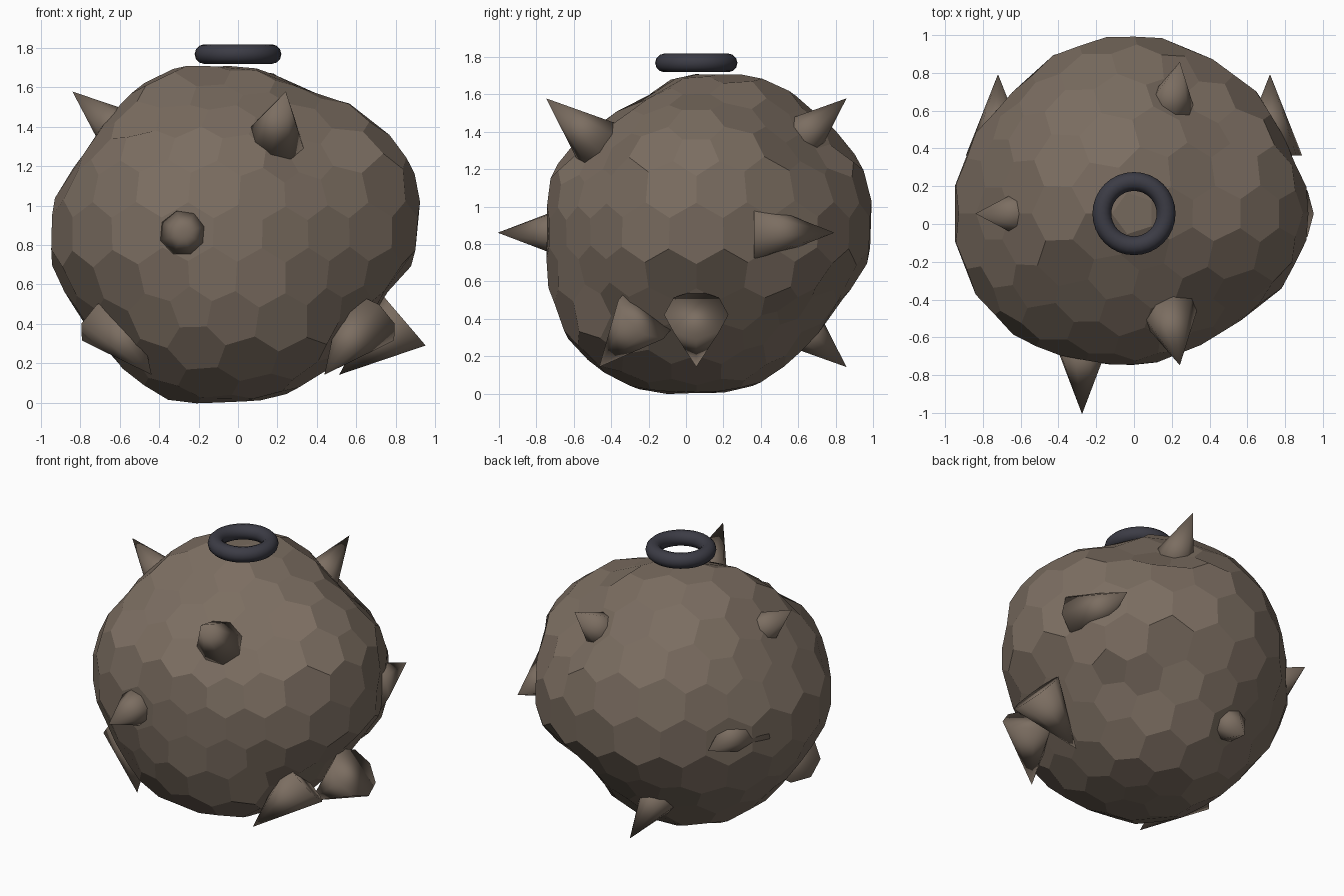
import bpy, bmesh, math
from mathutils import Vector

if "Cube" in bpy.data.objects:
    bpy.data.objects.remove(bpy.data.objects["Cube"], do_unlink=True)

CENTRE = Vector((0, 0.055, 0.86))


def material(name, colour):
    mat = bpy.data.materials.new(name)
    mat.use_nodes = True
    mat.diffuse_color = (*colour, 1)
    mat.node_tree.nodes["Principled BSDF"].inputs["Base Color"].default_value = (*colour, 1)
    return mat


def finish(name, mat):
    obj = bpy.context.object
    obj.name = name
    obj.data.materials.append(mat)
    bpy.ops.object.shade_smooth()


stone = material("brown stone", (0.2, 0.155, 0.12))
iron = material("dark iron", (0.045, 0.045, 0.06))

# Outline radii of the lumpy body around three great circles, evenly spaced
FRONT = (.93, .95, .88, .80, .85, .90, .88, .89, .97, .92, .89, .92, .85, .85, .82, .80)
SIDE = (.95, .96, .93, .90, .84, .75, .81, .84, .80, .85, .90, .89, .86, .87, .84, .87)
PLAN = (.94, .89, .92, .92, .95, .95, .91, .95, .97, .95, .91, .84, .80, .78, .80, .89)


def outline(radii, u, v):
    step = math.tau / len(radii)
    return [(u * math.cos(i * step) + v * math.sin(i * step), r) for i, r in enumerate(radii)]


X, Y, Z = Vector((1, 0, 0)), Vector((0, 1, 0)), Vector((0, 0, 1))
samples = outline(FRONT, X, Z) + outline(SIDE, Y, Z) + outline(PLAN, X, Y)

# Extra hollows and bulges between the great circles
for direction, r in (((.24, .72, .65), .81), ((.24, -.72, .65), .74), ((-.4, .6, .65), .93),
                     ((.4, -.4, .85), .79), ((.3, .75, -.6), .77), ((-.2, .7, -.65), .86),
                     ((-.35, -.35, -.85), .93), ((-.75, -.25, -.6), .88),
                     ((-.46, .22, .85), .92), ((-.55, -.12, -.83), .93),
                     ((-.35, .35, -.87), .91)):
    samples.append((Vector(direction).normalized(), r))


def lumpy_radius(direction):
    weights = [(math.exp(40 * (direction.dot(d) - 1)), r) for d, r in samples]
    return sum(w * r for w, r in weights) / sum(w for w, r in weights)


# Faceted body: one pentagon or hexagon around each corner of an icosphere
ico = bmesh.new()
bmesh.ops.create_icosphere(ico, subdivisions=3, radius=1)
shell = bmesh.new()
corners = {}
for face in ico.faces:
    direction = face.calc_center_median().normalized()
    corners[face] = shell.verts.new(CENTRE + direction * lumpy_radius(direction))
for vert in ico.verts:
    normal = vert.co.normalized()
    side = normal.orthogonal().normalized()
    across = normal.cross(side)

    def turn(face):
        centre = face.calc_center_median()
        return math.atan2(centre.dot(across), centre.dot(side))

    shell.faces.new([corners[f] for f in sorted(vert.link_faces, key=turn)])
mesh = bpy.data.meshes.new("body")
shell.to_mesh(mesh)
shell.free()
ico.free()
mesh.materials.append(stone)
bpy.context.collection.objects.link(bpy.data.objects.new("body", mesh))


# Spikes in three rings, each tilted about x and then y
def spike(name, azimuth, height):
    flat = math.sqrt(1 - height * height)
    a = math.radians(azimuth)
    d = Vector((flat * math.cos(a), flat * math.sin(a), height))
    bpy.ops.mesh.primitive_cone_add(
        vertices=8, radius1=0.172, radius2=0, depth=0.43, location=CENTRE + d * 0.89,
        rotation=(math.atan2(-d.y, d.z), math.asin(d.x), 0))
    finish(name, stone)


RINGS = {"lower": (-0.65, 0, 4), "upper": (0.65, 72, 3), "middle": (0, 36, 3)}
for ring, (height, start, count) in RINGS.items():
    for i in range(count):
        spike(f"{ring}_spike_{i + 1}", start + 108 * i, height)

# Ring on top
bpy.ops.mesh.primitive_torus_add(
    major_radius=0.17, minor_radius=0.05, major_segments=32, minor_segments=12,
    location=CENTRE + Z * 0.908)
finish("top_ring", iron)
